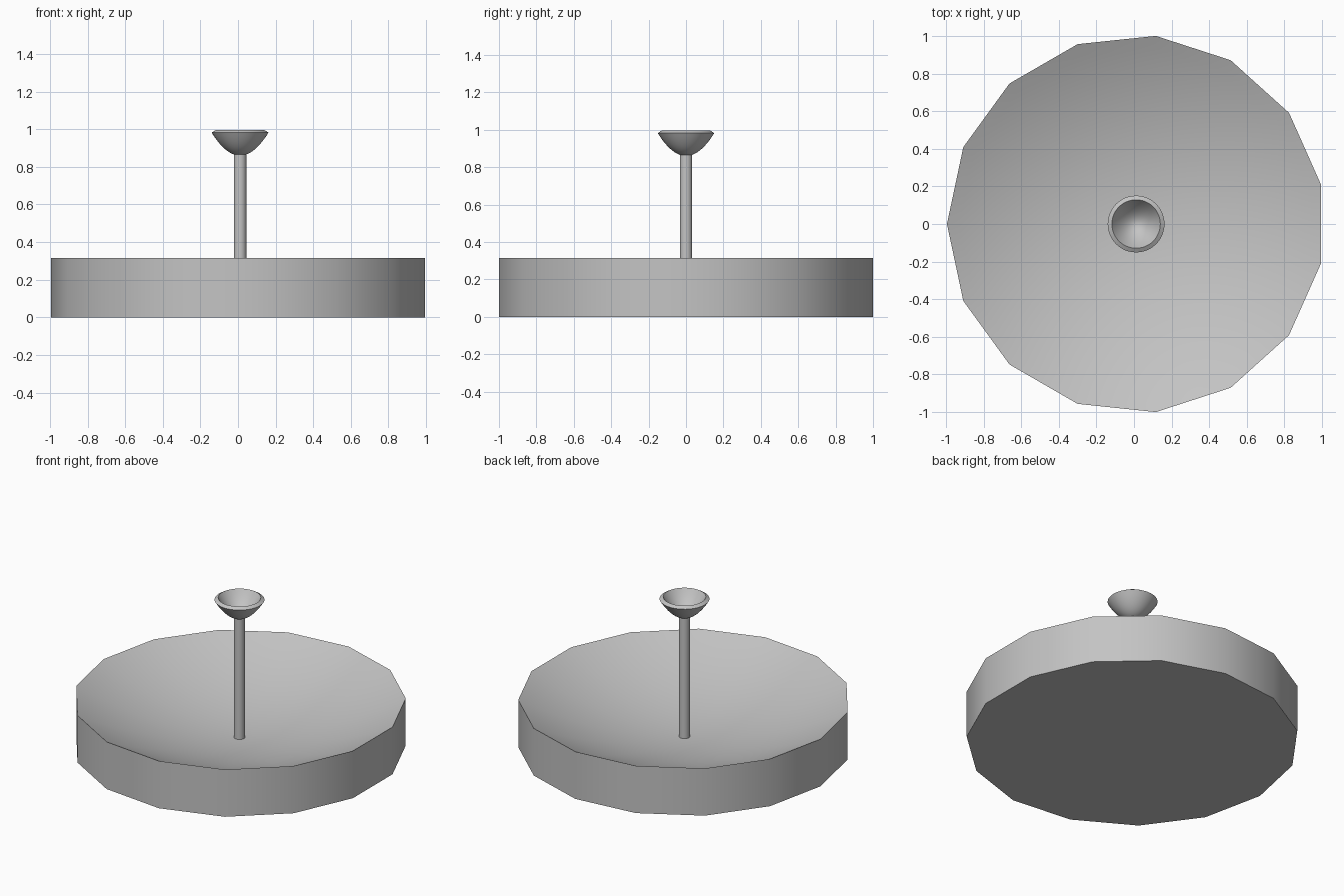
import bpy
import bmesh
import math

cube = bpy.data.objects.get("Cube")
if cube:
    bpy.data.objects.remove(cube, do_unlink=True)

AXIS_X = 0.011  # the odd-sided dish is centred by its bounds, so its axis is offset

grey = bpy.data.materials.new("plain_grey")
grey.use_nodes = True
grey.diffuse_color = (0.55, 0.55, 0.55, 1)
grey.node_tree.nodes["Principled BSDF"].inputs["Base Color"].default_value = grey.diffuse_color


def lathe(name, profile, sides):
    """Spin a (radius, z) profile about the axis; zero radius makes a pole."""
    bm = bmesh.new()
    rings = []
    for r, z in profile:
        if r == 0:
            rings.append([bm.verts.new((0, 0, z))] * sides)
        else:
            angles = [math.pi + math.tau * i / sides for i in range(sides)]
            rings.append([bm.verts.new((r * math.cos(a), r * math.sin(a), z)) for a in angles])
    for low, high in zip(rings, rings[1:]):
        for i in range(sides):
            j = (i + 1) % sides
            bm.faces.new(dict.fromkeys((low[i], low[j], high[j], high[i])))
    bmesh.ops.recalc_face_normals(bm, faces=bm.faces)
    mesh = bpy.data.meshes.new(name)
    bm.to_mesh(mesh)
    bm.free()
    mesh.materials.append(grey)
    obj = bpy.data.objects.new(name, mesh)
    obj.location.x = AXIS_X
    bpy.context.collection.objects.link(obj)
    bpy.ops.object.select_all(action="DESELECT")
    obj.select_set(True)
    bpy.context.view_layer.objects.active = obj
    bpy.ops.object.shade_smooth_by_angle(angle=math.radians(30))
    return obj


def bowl(radius, bottom, depth, steps):
    """Parabolic curve from the rim down to the centre."""
    return [(radius * t, bottom + depth * t * t)
            for t in (1 - i / steps for i in range(steps + 1))]


# Main dish: flat base, upright wall, hollow parabolic top
R = 1.0055
lathe("main_dish", [(0, 0), (R, 0)] + bowl(R, 0.063, 0.252, 16), 15)

# Central post
lathe("post", [(0, 0.05), (0.033, 0.05), (0.033, 0.875), (0, 0.875)], 32)

# Small cup: parabolic shell with a slanted rim square to its wall
outer = bowl(0.151, 0.86, 0.122, 14)
wall = 0.026
inner = []
for r, z in outer:
    slope = 2 * 0.122 * r / 0.151 ** 2
    length = math.hypot(1, slope)
    inner.append((max(r - wall * slope / length, 0), z + wall / length))
lathe("cup", outer[::-1] + inner, 48)
